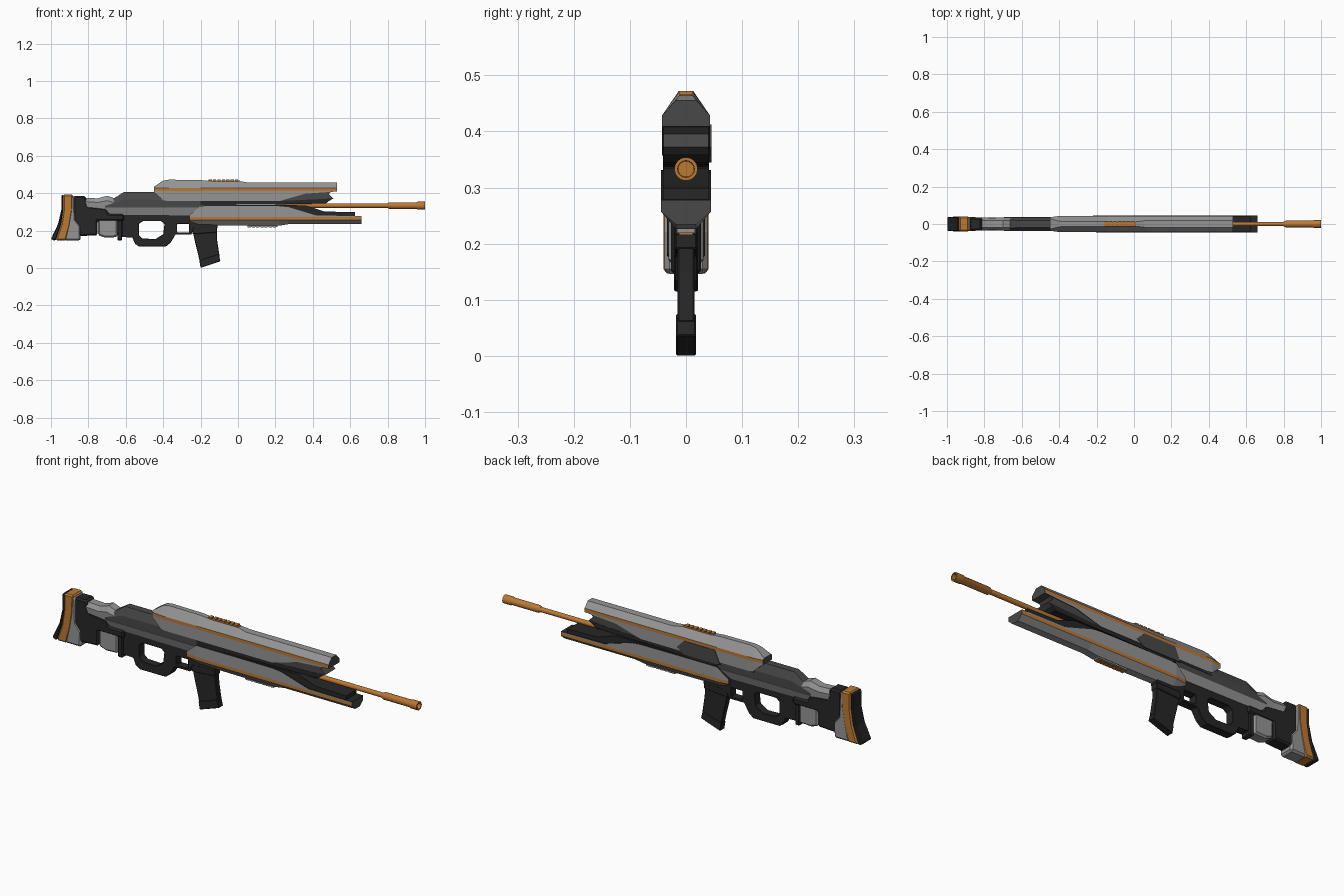
import bpy, bmesh, math
from mathutils import Matrix


def material(name, rgb):
    m = bpy.data.materials.new(name)
    m.diffuse_color = (*rgb, 1)
    return m


LIGHT = material("light grey", (0.30, 0.30, 0.30))
DARK = material("dark grey", (0.065, 0.065, 0.065))
BLACK = material("black", (0.02, 0.02, 0.02))
ORANGE = material("orange", (0.50, 0.19, 0.035))


def finish(name, bm, mats, bevel=0):
    bmesh.ops.recalc_face_normals(bm, faces=bm.faces)
    me = bpy.data.meshes.new(name)
    bm.to_mesh(me)
    bm.free()
    for m in mats:
        me.materials.append(m)
    ob = bpy.data.objects.new(name, me)
    bpy.context.collection.objects.link(ob)
    if bevel:
        b = ob.modifiers.new("bevel", 'BEVEL')
        b.width, b.segments, b.limit_method = bevel, 1, 'ANGLE'
        b.angle_limit = math.radians(40)
    return ob


def slab(name, pts, y0, y1, mat, bevel=0):
    """Side profile (x, z) extruded from y0 to y1."""
    bm = bmesh.new()
    f = bm.faces.new([bm.verts.new((x, y0, z)) for x, z in pts])
    ext = bmesh.ops.extrude_face_region(bm, geom=[f])
    for v in ext["geom"]:
        if isinstance(v, bmesh.types.BMVert):
            v.co.y = y1
    return finish(name, bm, [mat], bevel)


def plate(name, pts, w, mat, bevel=0):
    return slab(name, pts, -w, w, mat, bevel)


def box(x0, x1, z0, z1):
    return [(x0, z0), (x1, z0), (x1, z1), (x0, z1)]


def loft(name, sections, mats, bands, cap=0):
    """Mirrored sections (x, [(z, half width) bottom to top]).
    bands = material index of each side strip, then top, then bottom."""
    bm = bmesh.new()
    rings = []
    for x, half in sections:
        pts = [(-w, z) for z, w in half] + [(w, z) for z, w in reversed(half)]
        rings.append([bm.verts.new((x, y, z)) for y, z in pts])
    n = len(sections[0][1])
    for a, b in zip(rings, rings[1:]):
        for j in range(2 * n):
            k = (j + 1) % (2 * n)
            f = bm.faces.new((a[j], a[k], b[k], b[j]))
            f.material_index = bands[j if j < n else (n if j == 2 * n - 1 else 2 * n - 2 - j)]
    for r in (rings[0], rings[-1]):
        bm.faces.new(r).material_index = cap
    return finish(name, bm, mats)


def tube(name, rings, mat, sides=16, z=0.333):
    """Rings of (x, radius) along the barrel axis."""
    bm = bmesh.new()
    loops = [[bm.verts.new((x, r * math.cos(2 * math.pi * i / sides),
                            z + r * math.sin(2 * math.pi * i / sides)))
              for i in range(sides)] for x, r in rings]
    for a, b in zip(loops, loops[1:]):
        for i in range(sides):
            k = (i + 1) % sides
            bm.faces.new((a[i], a[k], b[k], b[i]))
    bm.faces.new(loops[0])
    bm.faces.new(loops[-1])
    ob = finish(name, bm, [mat])
    ob.data.shade_smooth()
    ob.data.set_sharp_from_angle(angle=math.radians(35))


# upper shell: side, orange stripe, sloped shoulder, flat top
def upper(x, bot, top, wt, w=0.043):
    return (x, [(bot, w), (0.412, w), (0.428, w), (top, wt)])


loft("upper_shell", [
    upper(-0.45, 0.405, 0.434, 0.028, 0.036), upper(-0.40, 0.362, 0.467, 0.015),
    upper(-0.37, 0.357, 0.472, 0.013), upper(-0.20, 0.357, 0.470, 0.013),
    upper(-0.14, 0.357, 0.464, 0.012), upper(0.01, 0.357, 0.464, 0.012),
    upper(0.06, 0.357, 0.456, 0.018), upper(0.22, 0.357, 0.456, 0.018),
    upper(0.36, 0.397, 0.456, 0.018), upper(0.53, 0.409, 0.456, 0.018)],
    [LIGHT, DARK, ORANGE], [0, 2, 0, 0, 1], 1)


# lower shell: sloped keel, orange stripe, side
def lower(x, bot, top, wb=0.018, w=0.0445):
    return (x, [(bot, wb), (0.257, w), (0.273, w), (top, w)])


loft("lower_shell", [
    lower(-0.26, 0.250, 0.282, 0.028, 0.036), lower(-0.20, 0.228, 0.331),
    lower(0.02, 0.226, 0.331), lower(0.22, 0.226, 0.330),
    lower(0.27, 0.234, 0.325), lower(0.42, 0.234, 0.280),
    lower(0.66, 0.234, 0.278)],
    [LIGHT, DARK, ORANGE, BLACK], [0, 2, 0, 3, 0], 1)

# inner cores between the shells
plate("upper_core", [(-0.40, 0.35), (0.49, 0.36), (0.51, 0.372), (0.485, 0.395),
                     (0.50, 0.41), (0.2, 0.42), (-0.40, 0.40)], 0.040, DARK)
plate("upper_core_underside", [(-0.20, 0.336), (0.30, 0.341), (0.47, 0.345),
                               (0.505, 0.372), (0.42, 0.367), (0.24, 0.359),
                               (-0.20, 0.359)], 0.041, BLACK)
plate("lower_core", [(-0.20, 0.27), (0.625, 0.27), (0.625, 0.298), (0.46, 0.302),
                     (0.36, 0.335), (-0.18, 0.338)], 0.041, BLACK)

# ejection cover on the far side
slab("ejection_cover", [(-0.22, 0.345), (-0.02, 0.345), (0.02, 0.372),
                        (-0.02, 0.412), (-0.19, 0.412)], 0.040, 0.0455, DARK)

# receiver behind the shells
loft("receiver", [
    (-0.71, [(0.32, 0.033), (0.332, 0.033), (0.342, 0.026)]),
    (-0.61, [(0.32, 0.035), (0.365, 0.035), (0.406, 0.018)]),
    (-0.40, [(0.32, 0.036), (0.365, 0.036), (0.406, 0.018)]),
    (-0.15, [(0.32, 0.036), (0.365, 0.036), (0.400, 0.018)])],
    [DARK], [0, 0, 0, 0])
loft("receiver_lower_band", [
    (-0.71, [(0.285, 0.024), (0.322, 0.036)]),
    (-0.18, [(0.280, 0.024), (0.322, 0.039)])], [LIGHT], [0, 0, 0])

# barrel and muzzle
tube("barrel", [(0.2, 0.012), (0.82, 0.012)], ORANGE)
tube("muzzle", [(0.80, 0.013), (0.81, 0.018), (0.955, 0.018), (0.96, 0.021),
                (1.0, 0.021), (1.0, 0.015), (0.975, 0.014)], ORANGE)

# ribbed rails, top and bottom
plate("top_rail", box(-0.16, 0.01, 0.455, 0.467), 0.011, ORANGE)
plate("bottom_rail", box(0.05, 0.21, 0.219, 0.235), 0.016, LIGHT)
for i in range(7):
    x = -0.157 + i * 0.0235
    plate("top_rail_rib", box(x, x + 0.017, 0.46, 0.472), 0.0125, ORANGE)
    x = 0.052 + i * 0.0225
    plate("bottom_rail_rib", box(x, x + 0.016, 0.215, 0.225), 0.0125, ORANGE)

# grip frame with thumbhole and trigger opening
frame = plate("grip_frame", [
    (-0.62, 0.29), (-0.62, 0.165), (-0.565, 0.163), (-0.55, 0.128), (-0.53, 0.115),
    (-0.385, 0.115), (-0.36, 0.135), (-0.335, 0.178), (-0.25, 0.178), (-0.235, 0.215),
    (-0.11, 0.215), (-0.11, 0.29)], 0.021, BLACK)
holes = [
    ("thumbhole_cutter", [(-0.53, 0.235), (-0.51, 0.25), (-0.41, 0.25), (-0.393, 0.235),
                          (-0.40, 0.18), (-0.44, 0.155), (-0.51, 0.157), (-0.53, 0.175)]),
    ("trigger_opening_cutter", box(-0.325, -0.262, 0.19, 0.235))]
for name, pts in holes:
    cut = plate(name, pts, 0.1, BLACK)
    cut.hide_render = True
    cut.hide_set(True)
    mod = frame.modifiers.new(name, 'BOOLEAN')
    mod.operation, mod.solver, mod.object = 'DIFFERENCE', 'EXACT', cut
bev = frame.modifiers.new("bevel", 'BEVEL')
bev.width, bev.segments, bev.limit_method = 0.005, 1, 'ANGLE'
# bake the holes, then drop the cutters
bpy.context.view_layer.update()
baked = bpy.data.meshes.new_from_object(frame.evaluated_get(bpy.context.evaluated_depsgraph_get()))
frame.modifiers.clear()
frame.data = baked
for name, pts in holes:
    bpy.data.objects.remove(bpy.data.objects[name])
plate("frame_rear_bar", box(-0.645, -0.62, 0.148, 0.29), 0.027, BLACK, 0.004)

# curved magazine with a thicker foot
plate("magazine", [(-0.235, 0.23), (-0.115, 0.23), (-0.112, 0.15), (-0.098, 0.06),
                   (-0.204, 0.03), (-0.215, 0.08), (-0.23, 0.14), (-0.24, 0.185)],
      0.0155, BLACK, 0.003)
plate("magazine_foot", [(-0.103, 0.075), (-0.094, 0.036), (-0.20, 0.0), (-0.207, 0.04)],
      0.0175, BLACK, 0.002)
plate("magazine_well", [(-0.245, 0.235), (-0.11, 0.235), (-0.112, 0.19), (-0.242, 0.18)],
      0.02, BLACK, 0.003)

# stock
loft("stock_neck", [
    (-0.82, [(0.31, 0.030), (0.355, 0.034), (0.375, 0.020)]),
    (-0.75, [(0.31, 0.030), (0.350, 0.033), (0.372, 0.019)]),
    (-0.70, [(0.31, 0.031), (0.360, 0.035), (0.386, 0.020)]),
    (-0.66, [(0.31, 0.031), (0.350, 0.034), (0.372, 0.020)])],
    [LIGHT], [0, 0, 0, 0])
plate("stock_frame", [(-0.88, 0.385), (-0.815, 0.385), (-0.803, 0.33), (-0.70, 0.318),
                      (-0.69, 0.288), (-0.61, 0.288), (-0.61, 0.25), (-0.75, 0.25),
                      (-0.75, 0.175), (-0.85, 0.17), (-0.88, 0.25)], 0.034, BLACK, 0.008)
plate("stock_cheek_block", [(-0.748, 0.265), (-0.645, 0.265), (-0.645, 0.165),
                            (-0.71, 0.162), (-0.748, 0.175)], 0.031, LIGHT, 0.008)
plate("butt_body", [(-0.905, 0.388), (-0.872, 0.384), (-0.868, 0.26), (-0.84, 0.225),
                    (-0.842, 0.146), (-0.93, 0.146), (-0.91, 0.24)], 0.038, LIGHT, 0.009)
band = [(-0.882, 0.393), (-0.884, 0.31), (-0.898, 0.225), (-0.92, 0.147)]
rear = [(-0.935, 0.393), (-0.935, 0.31), (-0.946, 0.235), (-0.975, 0.147)]
pad = [(-0.944, 0.388), (-0.945, 0.31), (-0.962, 0.235), (-1.0, 0.155), (-0.985, 0.147)]
plate("butt_band", band + rear[::-1], 0.040, ORANGE, 0.007)
plate("butt_pad", rear + pad[::-1], 0.038, BLACK, 0.006)
